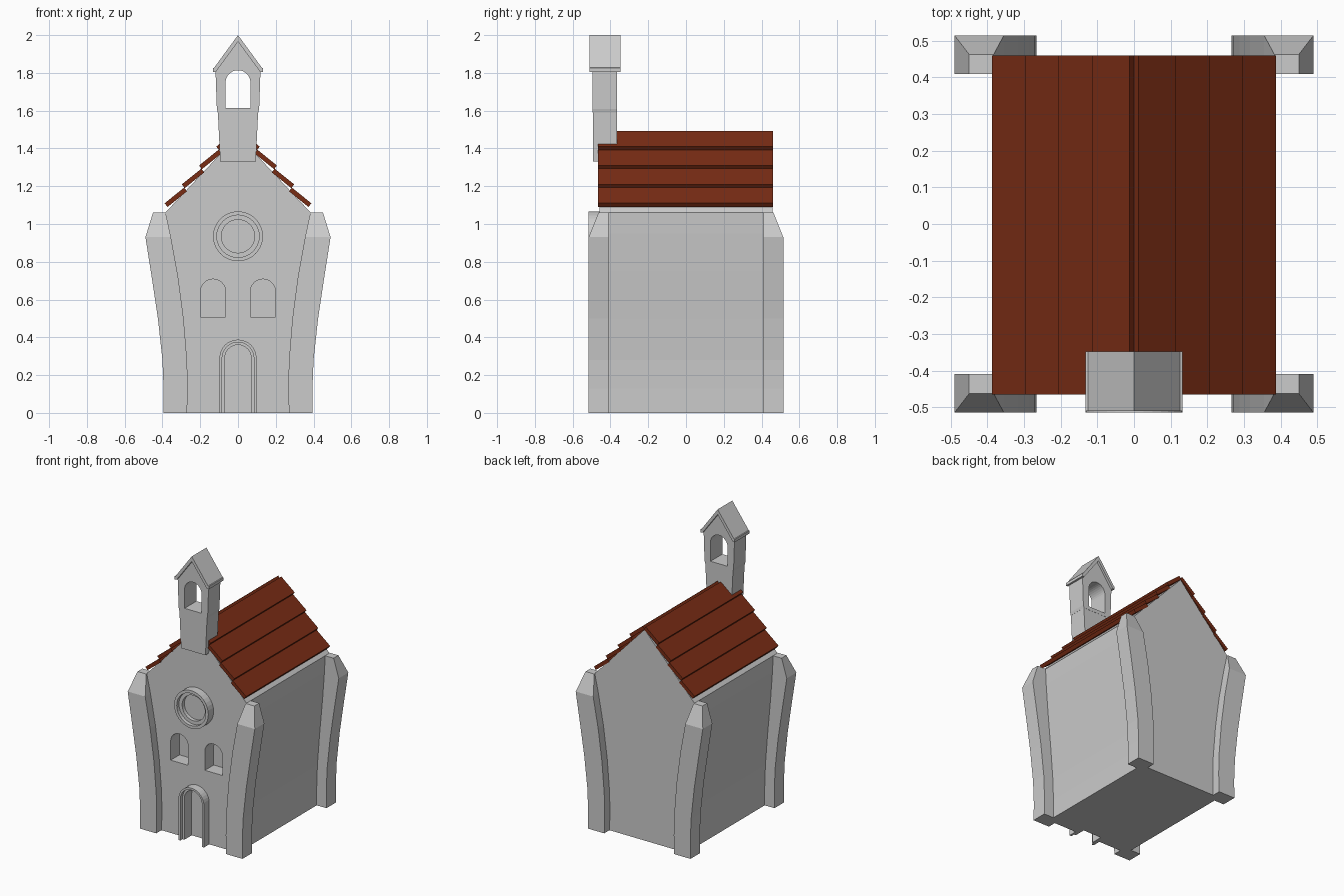
import bpy, bmesh, math

if "Cube" in bpy.data.objects:
    bpy.data.objects.remove(bpy.data.objects["Cube"])

WALL_Y = 0.457

def make(name, bm, mat=None):
    bmesh.ops.recalc_face_normals(bm, faces=bm.faces[:])
    me = bpy.data.meshes.new(name)
    bm.to_mesh(me)
    bm.free()
    ob = bpy.data.objects.new(name, me)
    bpy.context.collection.objects.link(ob)
    if mat:
        me.materials.append(mat)
    return ob

def loft(name, loops, mat=None):
    """Skin a list of equal-length vertex loops and cap both ends."""
    bm = bmesh.new()
    rings = [[bm.verts.new(p) for p in loop] for loop in loops]
    n = len(rings[0])
    for a, b in zip(rings, rings[1:]):
        for i in range(n):
            j = (i + 1) % n
            bm.faces.new((a[i], a[j], b[j], b[i]))
    bm.faces.new(rings[0])
    bm.faces.new(rings[-1])
    return make(name, bm, mat)

def extrude(name, profile, y0, y1, mat=None):
    return loft(name, [[(x, y, z) for x, z in profile] for y in (y0, y1)], mat)

def arch(cx, r, base, spring, n=16):
    """Round-topped opening outline, from right foot to left foot."""
    top = [(cx + r * math.cos(math.pi * i / n), spring + r * math.sin(math.pi * i / n))
           for i in range(n + 1)]
    return [(cx + r, base)] + top + [(cx - r, base)]

def mirrored(half):
    """Close a right-hand outline across x = 0."""
    return half + [(-x, z) for x, z in reversed(half) if x > 0]

def cut(target, cutter):
    cutter.hide_render = True
    cutter.hide_viewport = True
    m = target.modifiers.new("opening", 'BOOLEAN')
    m.operation = 'DIFFERENCE'
    m.solver = 'EXACT'
    m.object = cutter

roof_red = bpy.data.materials.new("roof_red")
roof_red.diffuse_color = (0.19, 0.025, 0.007, 1)
roof_red.use_nodes = True
roof_red.node_tree.nodes["Principled BSDF"].inputs["Base Color"].default_value = roof_red.diffuse_color

# Flared hall with gable ends
hall = extrude("hall", mirrored([
    (0.32, 0), (0.32, 0.13), (0.325, 0.28), (0.342, 0.5), (0.365, 0.75),
    (0.38, 0.95), (0.385, 1.06), (0, 1.47)]), -WALL_Y, WALL_Y)

# Curved corner buttresses with chamfered tops: z, inner x, outer x, outer y
LEVELS = [(0, 0.27, 0.395, 0.515), (0.13, 0.266, 0.394, 0.515), (0.28, 0.27, 0.40, 0.515),
          (0.5, 0.288, 0.424, 0.515), (0.72, 0.317, 0.457, 0.515),
          (0.93, 0.355, 0.49, 0.515), (1.06, 0.383, 0.45, 0.463)]
for sx, side in ((1, "right"), (-1, "left")):
    for sy, end in ((-1, "front"), (1, "back")):
        loft(f"buttress_{end}_{side}", [
            [(sx * a, sy * 0.41, z), (sx * b, sy * 0.41, z), (sx * b, sy * y, z), (sx * a, sy * y, z)]
            for z, a, b, y in LEVELS])

# Overlapping roof boards
for sx, side in ((1, "right"), (-1, "left")):
    for i in range(4):
        x, z = 0.388 - 0.091 * i, 1.11 + 0.1 * i
        dx, dz, nx, nz = -0.103, 0.083, -0.015, -0.02
        pts = [(x, z), (x + dx, z + dz), (x + dx + nx, z + dz + nz), (x + nx, z + nz)]
        extrude(f"roof_board_{side}_{i + 1}", [(sx * px, pz) for px, pz in pts],
                -0.465, 0.46, roof_red)

# Recessed arched windows
for cx, side in ((0.132, "right"), (-0.132, "left")):
    cut(hall, extrude(f"window_cutter_{side}", arch(cx, 0.067, 0.507, 0.641), -0.6, -0.36))

# Doorway with two stepped arch mouldings
cut(hall, extrude("door_cutter", arch(0, 0.07, -0.05, 0.29), -0.6, -0.41))
for name, r_out, r_in, y in (("door_moulding_outer", 0.098, 0.084, -0.515),
                             ("door_moulding_inner", 0.086, 0.07, -0.49)):
    outline = arch(0, r_out, 0, 0.29) + arch(0, r_in, 0, 0.29)[::-1]
    extrude(name, outline, y, -0.44)

# Round window: stepped ring around a recessed pane
def circle(r, y, n=32):
    return [(r * math.cos(2 * math.pi * i / n), y, 0.935 + r * math.sin(2 * math.pi * i / n))
            for i in range(n)]

loft("round_window", [circle(r, y) for r, y in (
    (0.132, -0.45), (0.132, -0.515), (0.112, -0.515), (0.112, -0.49),
    (0.088, -0.49), (0.088, -0.465))])

# Bell tower: base, open belfry and gabled cap
extrude("tower_base", mirrored([(0.094, 1.33), (0.107, 1.6)]), -0.493, -0.365)
belfry = extrude("belfry", mirrored([(0.107, 1.59), (0.112, 1.61), (0.119, 1.81), (0, 1.975)]),
                 -0.494, -0.364)
cut(belfry, extrude("belfry_cutter", arch(0, 0.066, 1.615, 1.748), -0.6, -0.3))
extrude("tower_cap", [(0, 2.0), (0.126, 1.828), (0.132, 1.826), (0.132, 1.806), (0.117, 1.806),
                      (0, 1.965), (-0.117, 1.806), (-0.132, 1.806), (-0.132, 1.826),
                      (-0.126, 1.828)], -0.51, -0.348)
